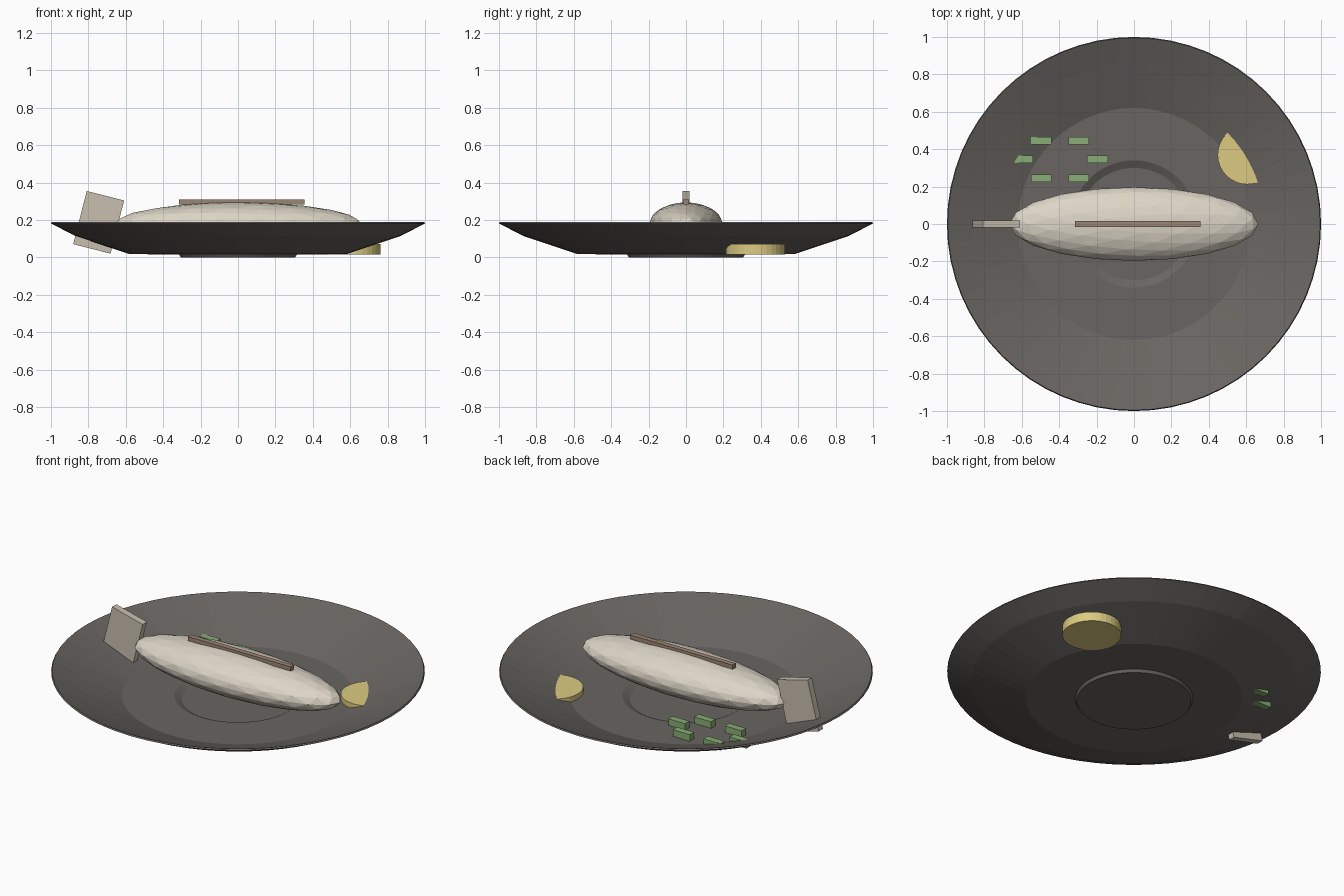
import bpy, math

if "Cube" in bpy.data.objects:
    bpy.data.objects.remove(bpy.data.objects["Cube"])


def paint(obj, name, rgb):
    mat = bpy.data.materials.get(name) or bpy.data.materials.new(name)
    mat.diffuse_color = (*rgb, 1)
    mat.use_nodes = True
    mat.node_tree.nodes["Principled BSDF"].inputs["Base Color"].default_value = mat.diffuse_color
    obj.data.materials.append(mat)


def box(name, loc, size, rot=0):
    bpy.ops.mesh.primitive_cube_add(size=1, location=loc, rotation=(0, rot, 0))
    o = bpy.context.object
    o.name = name
    o.scale = size
    return o


def lathe(name, profile, n):
    # revolve an (r, z) profile that starts and ends in a flat cap
    verts, faces = [], []
    for r, z in profile:
        for i in range(n):
            a = 2 * math.pi * i / n
            verts.append((r * math.cos(a), r * math.sin(a), z))
    for k in range(len(profile) - 1):
        for i in range(n):
            j = (i + 1) % n
            faces.append((k * n + i, k * n + j, (k + 1) * n + j, (k + 1) * n + i))
    last = (len(profile) - 1) * n
    faces.append(tuple(reversed(range(n))))
    faces.append(tuple(range(last, last + n)))
    me = bpy.data.meshes.new(name)
    me.from_pydata(verts, [], faces)
    o = bpy.data.objects.new(name, me)
    bpy.context.collection.objects.link(o)
    return o


# Plate: foot, underside, rim, inner slope, floor and centre recess
plate = lathe("plate", [(0.305, 0), (0.315, 0.016), (0.58, 0.018), (0.87, 0.115),
                        (1.0, 0.182), (0.995, 0.19), (0.86, 0.135), (0.62, 0.041),
                        (0.34, 0.041), (0.30, 0.021)], 64)
paint(plate, "dark_glaze", (0.14, 0.13, 0.12))

# Fish body
bpy.ops.mesh.primitive_ico_sphere_add(subdivisions=4 - 1, radius=1, location=(0, 0, 0.175))
body = bpy.context.object
body.name = "fish_body"
body.scale = (0.665, 0.197, 0.12)
paint(body, "fish_skin", (0.72, 0.67, 0.57))

# Tail and back fin
tail = box("fish_tail", (-0.745, 0, 0.188), (0.206, 0.04, 0.293), 0.25)
paint(tail, "tail_skin", (0.58, 0.52, 0.43))
fin = box("back_fin", (0.02, 0, 0.297), (0.67, 0.03, 0.025))
paint(fin, "fin_brown", (0.33, 0.24, 0.17))

# Lemon slice
bpy.ops.mesh.primitive_cylinder_add(vertices=32, radius=0.158, depth=0.055,
                                    location=(0.605, 0.37, 0.0445))
lemon = bpy.context.object
lemon.name = "lemon_slice"
paint(lemon, "lemon_yellow", (0.72, 0.60, 0.22))

# Ring of herb pieces
for i in range(6):
    a = i * math.pi / 3
    herb = box(f"herb_{i + 1}", (-0.395 + 0.2 * math.cos(a), 0.345 + 0.115 * math.sin(a), 0.06),
               (0.11, 0.04, 0.04))
    paint(herb, "herb_green", (0.25, 0.42, 0.18))
